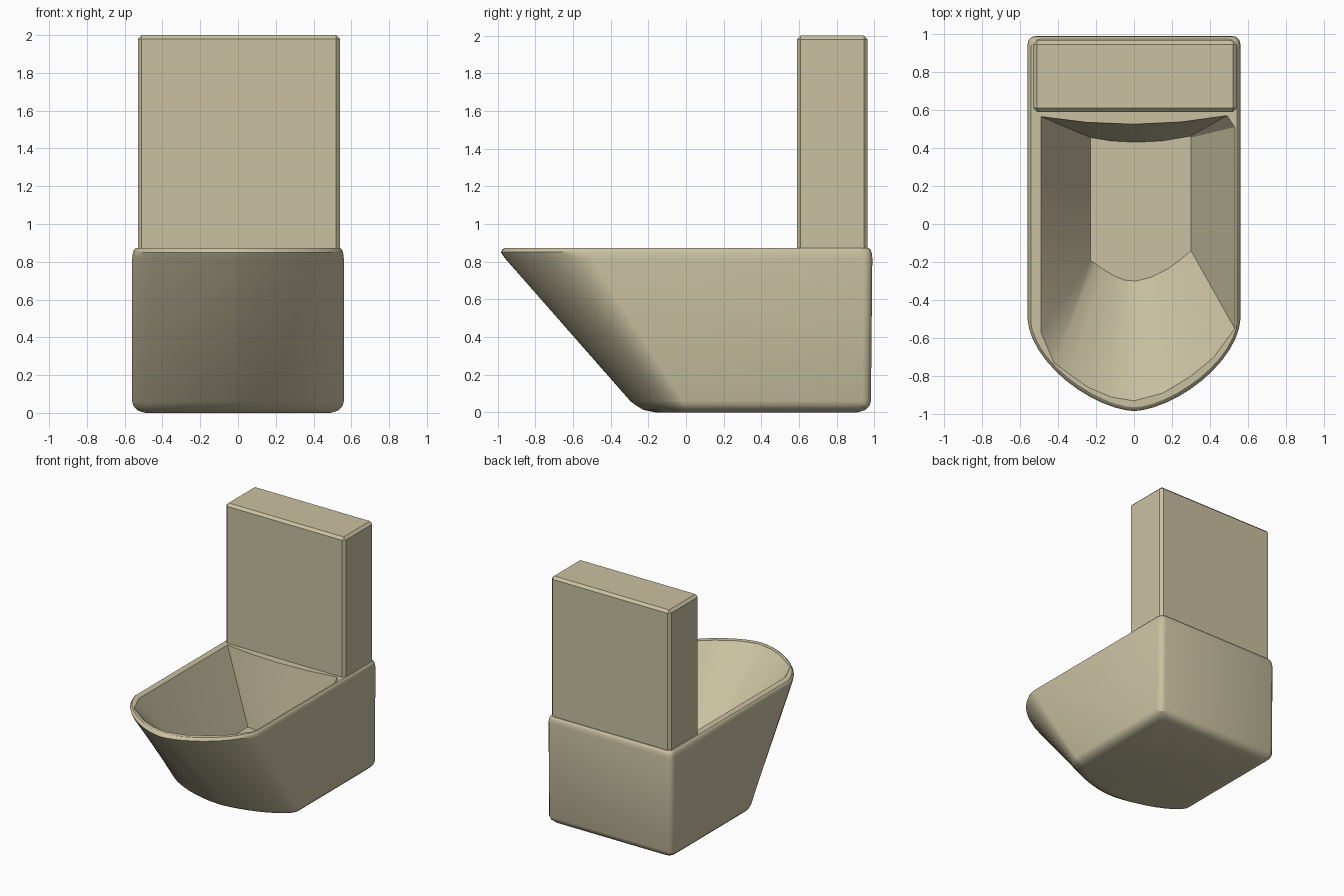
import bpy, bmesh, math

if "Cube" in bpy.data.objects:
    bpy.data.objects.remove(bpy.data.objects["Cube"], do_unlink=True)

mat = bpy.data.materials.new("cream ceramic")
mat.use_nodes = True
colour = (0.590, 0.535, 0.358, 1)
mat.diffuse_color = colour
mat.node_tree.nodes["Principled BSDF"].inputs["Base Color"].default_value = colour


def make_object(name, bm):
    bmesh.ops.recalc_face_normals(bm, faces=bm.faces)
    mesh = bpy.data.meshes.new(name)
    bm.to_mesh(mesh)
    bm.free()
    mesh.materials.append(mat)
    ob = bpy.data.objects.new(name, mesh)
    bpy.context.collection.objects.link(ob)
    return ob


def add_ring(bm, points, z):
    return [bm.verts.new((x, y, z)) for x, y in points]


def bridge(bm, a, b):
    n = len(a)
    for i in range(n):
        j = (i + 1) % n
        bm.faces.new((a[i], a[j], b[j], b[i]))


def outline(z, inset):
    """Horizontal section of the bowl: pointed front arc, rounded back corners."""
    t = (min(max(z, 0.03), 0.85) - 0.03) / 0.82
    w = 0.56 - inset
    side = -0.52 * t
    tip = -0.27 - 0.72 * t + 1.5 * inset
    back = 0.982 + 0.008 * t - inset
    pts = []
    for i in range(25):
        a = math.pi * i / 24
        c, s = math.cos(a), max(math.sin(a), 0)
        pts.append((math.copysign(abs(c) ** 1.25, c) * w, side + (tip - side) * s ** 1.25))
    r = 0.045
    for sx, angles in ((-1, (0, 30, 60, 90)), (1, (90, 60, 30, 0))):
        for d in angles:
            a = math.radians(d)
            pts.append((sx * (w - r + r * math.cos(a)), back - r + r * math.sin(a)))
    return pts


# Bowl shell: stacked sections with softened bottom and top edges
bm = bmesh.new()
sections = [(0, .07), (.012, .03), (.035, .007), (.06, 0),
            (.82, 0), (.85, .004), (.865, .01), (.872, .018)]
rings = [add_ring(bm, outline(z, i), z) for z, i in sections]
for a, b in zip(rings, rings[1:]):
    bridge(bm, a, b)
bm.faces.new(rings[0])

# Basin: slightly lopsided opening narrowing to a flat floor
opening = [(.53, -.55), (.42, -.70), (.30, -.80), (.15, -.89), (0, -.93), (-.12, -.91),
           (-.24, -.86), (-.34, -.79), (-.42, -.73), (-.49, -.57),
           (-.49, .565), (-.25, .535), (0, .525), (.25, .537), (.49, .57), (.53, .51)]
floor = [(.30, -.14), (.24, -.19), (.18, -.235), (.09, -.28), (.01, -.30), (-.05, -.295),
         (-.11, -.27), (-.16, -.24), (-.20, -.21), (-.23, -.19),
         (-.23, .455), (-.12, .437), (.01, .43), (.15, .437), (.295, .462), (.30, .455)]
top = add_ring(bm, opening, .872)
low = add_ring(bm, floor, .32)
bridge(bm, top, low)
bm.faces.new(low)

# Flat rim between the shell and the basin
rim_edges = []
for ring in (rings[-1], top):
    for i, v in enumerate(ring):
        rim_edges.append(bm.edges.get((v, ring[(i + 1) % len(ring)])))
bmesh.ops.triangle_fill(bm, use_beauty=True, edges=rim_edges)
bowl = make_object("bowl", bm)
bpy.ops.object.select_all(action='DESELECT')
bpy.context.view_layer.objects.active = bowl
bowl.select_set(True)
bpy.ops.object.shade_smooth_by_angle(angle=math.radians(30))

# Tank: upright chamfered box on the back of the bowl
bm = bmesh.new()
bmesh.ops.create_cube(bm, size=1)
for v in bm.verts:
    v.co.x = 0.005 + v.co.x * 1.07
    v.co.y = 0.777 + v.co.y * 0.376
    v.co.z = 1.43 + v.co.z * 1.14
edges = [e for e in bm.edges if max(v.co.z for v in e.verts) > 1]
bmesh.ops.bevel(bm, geom=edges, offset=0.02, segments=1, affect='EDGES')
make_object("tank", bm)
